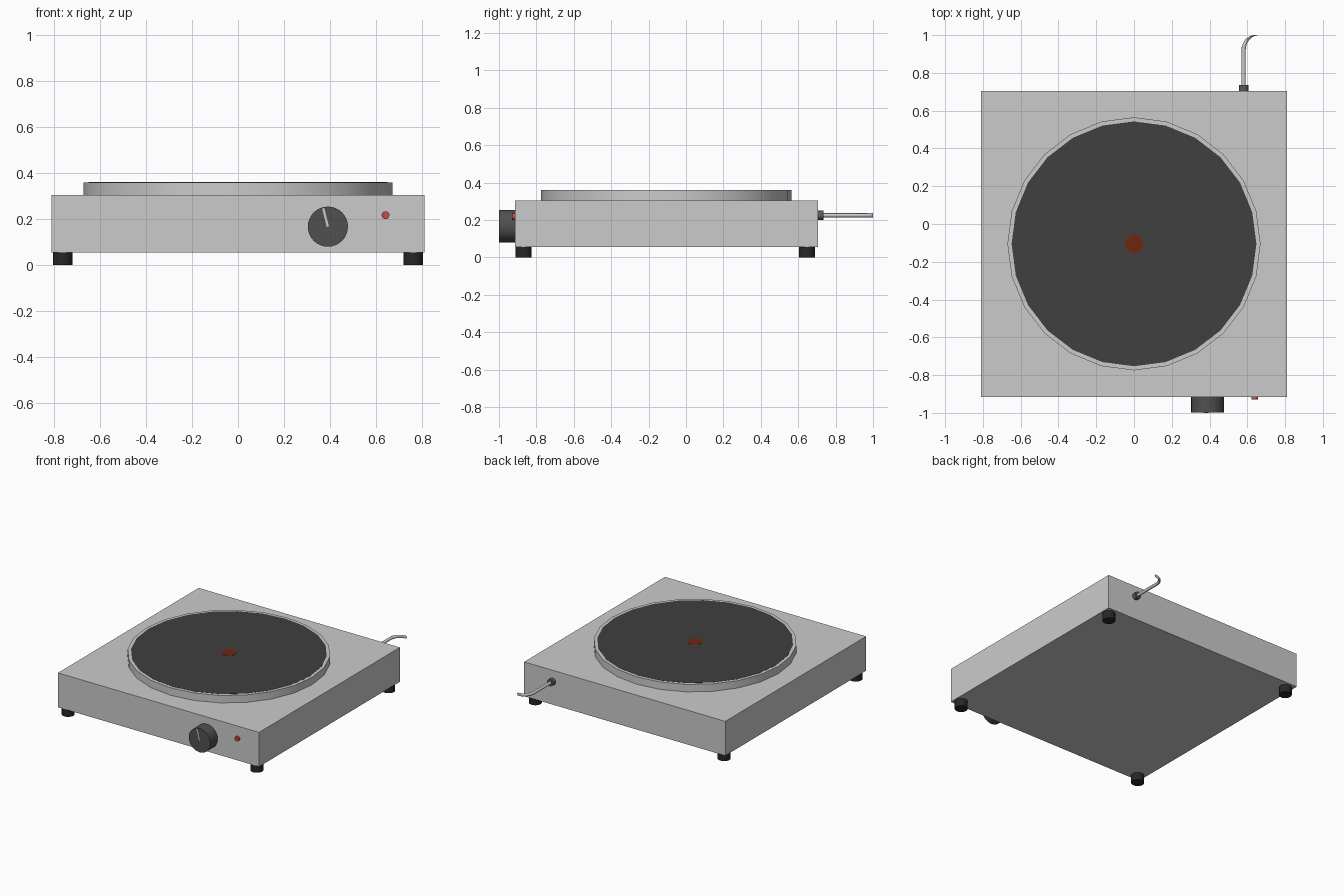
import bpy, bmesh
from math import pi, sin, cos, radians

if "Cube" in bpy.data.objects:
    bpy.data.objects.remove(bpy.data.objects["Cube"])


def paint(ob, name, rgb):
    m = bpy.data.materials.get(name) or bpy.data.materials.new(name)
    m.diffuse_color = (*rgb, 1)
    m.use_nodes = True
    m.node_tree.nodes["Principled BSDF"].inputs["Base Color"].default_value = m.diffuse_color
    ob.data.materials.append(m)


def smooth(ob):
    bpy.ops.object.select_all(action='DESELECT')
    bpy.context.view_layer.objects.active = ob
    ob.select_set(True)
    bpy.ops.object.shade_smooth_by_angle(angle=radians(35))


def box(name, center, size, rot=(0, 0, 0)):
    bpy.ops.mesh.primitive_cube_add(size=1, location=center, rotation=rot)
    ob = bpy.context.object
    ob.name = name
    ob.scale = size
    bpy.ops.object.transform_apply(location=False, rotation=False, scale=True)
    return ob


def cyl(name, center, r, depth, axis='Z', sides=24):
    rot = (pi / 2, 0, 0) if axis == 'Y' else (0, 0, 0)
    bpy.ops.mesh.primitive_cylinder_add(vertices=sides, radius=r, depth=depth,
                                        location=center, rotation=rot)
    ob = bpy.context.object
    ob.name = name
    smooth(ob)
    return ob


# Casing
body = box("casing", (0, -0.105, 0.18), (1.62, 1.62, 0.25))

# Rubber feet
for yn, y in (("front", -0.868), ("back", 0.647)):
    for xn, x in (("left", -0.76), ("right", 0.76)):
        foot = cyl(f"{yn}_{xn}_foot", (x, y, 0.029), 0.043, 0.058)
        paint(foot, "rubber", (0.02, 0.02, 0.02))

# Hot plate: metal rim, dark surface, red centre spot
cyl("plate_rim", (0, -0.105, 0.3315), 0.67, 0.055)
plate = cyl("hot_plate", (0, -0.105, 0.357), 0.648, 0.006)
paint(plate, "cast_iron", (0.05, 0.05, 0.05))
spot = cyl("centre_spot", (0, -0.105, 0.359), 0.05, 0.005)
paint(spot, "spot_red", (0.16, 0.02, 0.005))

# Control knob with pointer
knob = cyl("control_knob", (0.39, -0.956, 0.167), 0.087, 0.085, 'Y', 32)
paint(knob, "knob_dark", (0.08, 0.08, 0.08))
tilt = radians(-14)
box("knob_pointer", (0.39 + 0.041 * sin(tilt), -0.998, 0.167 + 0.041 * cos(tilt)),
    (0.01, 0.004, 0.082), (0, tilt, 0))

# Indicator lamp
lamp = cyl("indicator_lamp", (0.64, -0.921, 0.217), 0.017, 0.018, 'Y', 16)
paint(lamp, "lamp_red", (0.55, 0.07, 0.06))

# Cord grommet
boot = cyl("cord_grommet", (0.58, 0.718, 0.225), 0.025, 0.034, 'Y', 16)
paint(boot, "grommet_dark", (0.1, 0.1, 0.1))

# Power cord: an upright circle slid along a bending path
path = [(0.58, 0.73)] + [(0.65 - 0.07 * cos(i * pi / 16), 0.92 + 0.08 * sin(i * pi / 16))
                         for i in range(9)]
bm = bmesh.new()
n = 12
rings = [[bm.verts.new((x + 0.011 * cos(2 * pi * k / n), y, 0.225 + 0.011 * sin(2 * pi * k / n)))
          for k in range(n)] for x, y in path]
for a, b in zip(rings, rings[1:]):
    for k in range(n):
        bm.faces.new((a[k], a[(k + 1) % n], b[(k + 1) % n], b[k]))
bm.faces.new(rings[0])
bm.faces.new(rings[-1])
bmesh.ops.recalc_face_normals(bm, faces=bm.faces)
me = bpy.data.meshes.new("power_cord")
bm.to_mesh(me)
bm.free()
cord = bpy.data.objects.new("power_cord", me)
bpy.context.collection.objects.link(cord)
smooth(cord)
